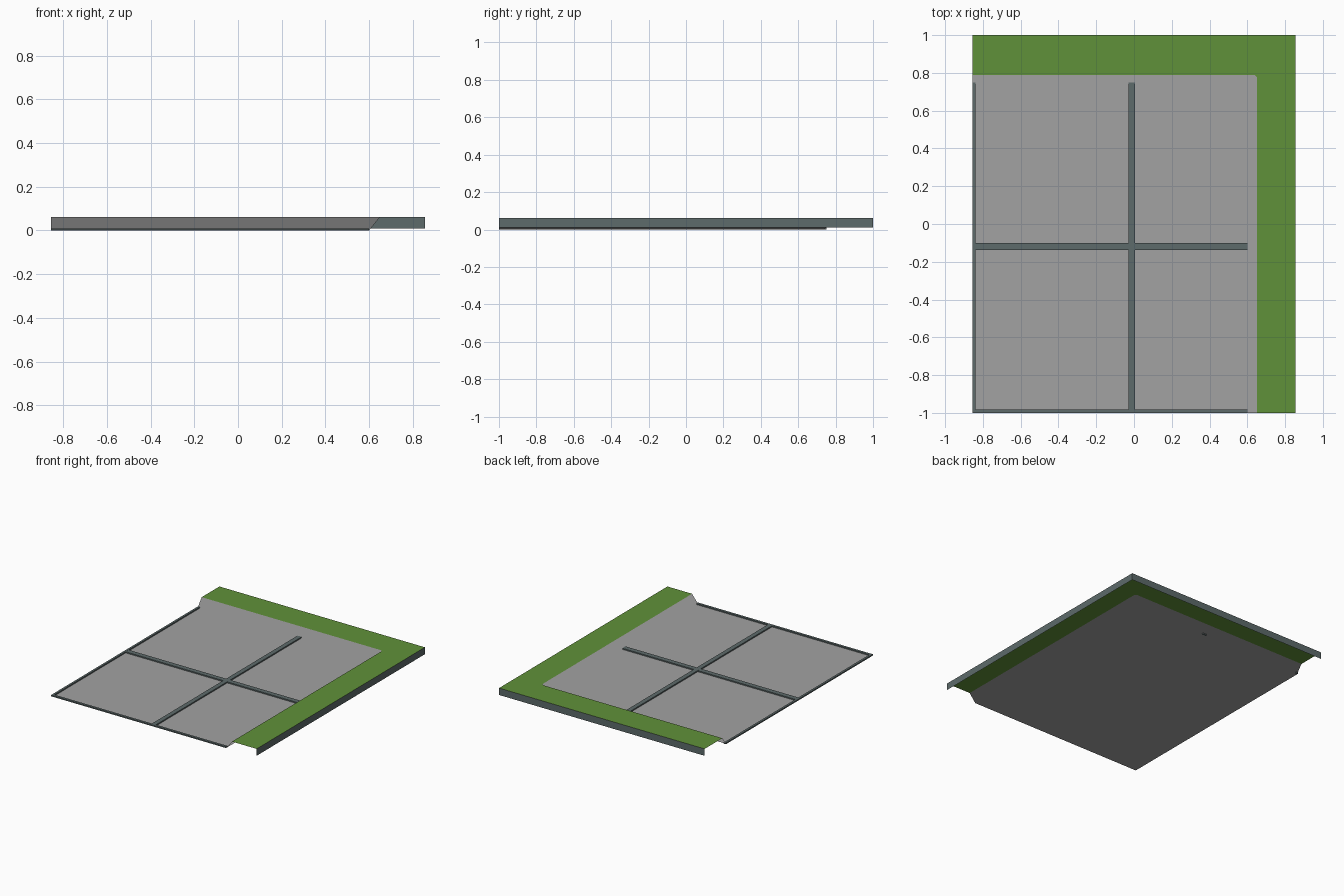
import bpy, bmesh

if "Cube" in bpy.data.objects:
    bpy.data.objects.remove(bpy.data.objects["Cube"])

X, Y, TOP = 0.855, 1.0, 0.062


def material(name, rgb):
    m = bpy.data.materials.new(name)
    m.diffuse_color = (*rgb, 1)
    m.use_nodes = True
    m.node_tree.nodes["Principled BSDF"].inputs["Base Color"].default_value = m.diffuse_color
    return m


grey = material("paving grey", (0.36, 0.36, 0.36))
green = material("grass green", (0.118, 0.283, 0.041))
slate = material("slate", (0.11, 0.145, 0.145))


def mesh_object(name, bm, mats):
    me = bpy.data.meshes.new(name)
    bm.to_mesh(me)
    bm.free()
    for m in mats:
        me.materials.append(m)
    ob = bpy.data.objects.new(name, me)
    bpy.context.collection.objects.link(ob)
    return ob


# Ground sheet: sunken paving, sloped kerb and raised grass border
bm = bmesh.new()
floor_line = [(-X, 0.74, 0), (0.6, 0.74, 0), (0.6, -Y, 0)]
kerb_line = [(-X, 0.79, TOP), (0.637, 0.79, TOP), (0.65, 0.777, TOP), (0.65, -Y, TOP)]
rim_line = [(-X, Y, TOP), (X, Y, TOP), (X, -Y, TOP)]
f = [bm.verts.new(p) for p in floor_line]
k = [bm.verts.new(p) for p in kerb_line]
r = [bm.verts.new(p) for p in rim_line]
corner = bm.verts.new((-X, -Y, 0))
faces = [
    (corner, f[2], f[1], f[0]),
    (f[0], f[1], k[1], k[0]), (f[1], k[2], k[1]), (f[1], f[2], k[3], k[2]),
    (k[0], k[1], r[1], r[0]), (k[1], k[2], r[1]), (k[2], k[3], r[2], r[1]),
]
for i, vs in enumerate(faces):
    face = bm.faces.new(vs)
    face.material_index = 1 if i > 3 else 0
    face.smooth = True
    face.normal_update()
    if face.normal.z < 0:
        face.normal_flip()
ground = mesh_object("ground_sheet", bm, [grey, green])
ground.modifiers.new("weighted normals", 'WEIGHTED_NORMAL').weight = 100

# Skirt along the two outer edges
bm = bmesh.new()
hi = [bm.verts.new(p) for p in rim_line]
lo = [bm.verts.new((p[0], p[1], 0.01)) for p in rim_line]
for i in range(2):
    bm.faces.new((hi[i], hi[i + 1], lo[i + 1], lo[i]))
mesh_object("outer_skirt", bm, [slate])


# Raised strips dividing the paving
def strip(name, x0, x1, y0, y1, h=0.01):
    bm = bmesh.new()
    bmesh.ops.create_cube(bm, size=1)
    for v in bm.verts:
        v.co = (x1 if v.co.x > 0 else x0, y1 if v.co.y > 0 else y0,
                h if v.co.z > 0 else 0.001)
    mesh_object(name, bm, [slate])


strip("left_strip", -X, -0.839, -Y, 0.75)
strip("middle_strip", -0.028, 0.006, -Y, 0.75)
strip("front_strip", -X, 0.6, -Y, -0.982, 0.0098)
strip("cross_strip", -X, 0.6, -0.137, -0.1, 0.0098)
